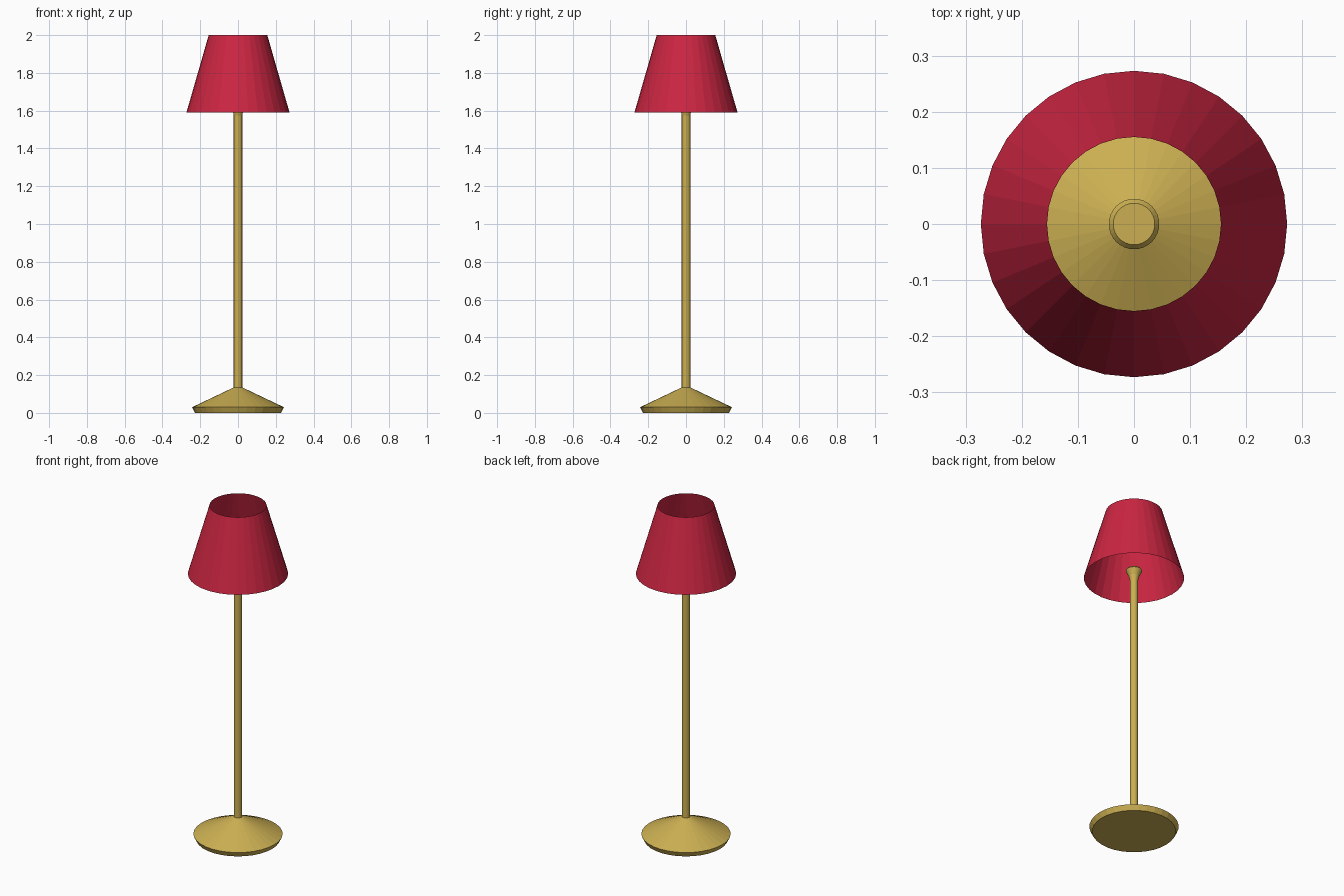
import bpy, bmesh, math

if "Cube" in bpy.data.objects:
    bpy.data.objects.remove(bpy.data.objects["Cube"])

SIDES = 32

def material(name, rgb):
    m = bpy.data.materials.new(name)
    m.diffuse_color = (*rgb, 1.0)
    m.use_nodes = True
    m.node_tree.nodes["Principled BSDF"].inputs["Base Color"].default_value = m.diffuse_color
    return m

def lathe(name, profile, mat, capped=True):
    """Turn a (radius, height) profile round the z axis."""
    bm = bmesh.new()
    rings = []
    for r, z in profile:
        rings.append([bm.verts.new((r * math.cos(2 * math.pi * i / SIDES),
                                    r * math.sin(2 * math.pi * i / SIDES), z))
                      for i in range(SIDES)])
    for low, high in zip(rings, rings[1:]):
        for i in range(SIDES):
            j = (i + 1) % SIDES
            bm.faces.new((low[i], low[j], high[j], high[i]))
    if capped:
        bm.faces.new(rings[0][::-1])
        bm.faces.new(rings[-1])
    mesh = bpy.data.meshes.new(name)
    bm.to_mesh(mesh)
    bm.free()
    mesh.materials.append(mat)
    ob = bpy.data.objects.new(name, mesh)
    bpy.context.collection.objects.link(ob)
    return ob

brass = material("brass", (0.60, 0.43, 0.085))
red = material("red_fabric", (0.60, 0.019, 0.054))

# Base, pole and flared bulb holder turned as one piece
lathe("stand", [(0.228, 0.0), (0.243, 0.03), (0.0225, 0.135),
                (0.0225, 1.575), (0.028, 1.60), (0.045, 1.635),
                (0.037, 1.645)], brass)

# Open tapered shade
lathe("shade", [(0.273, 1.59), (0.155, 2.0)], red, capped=False)
